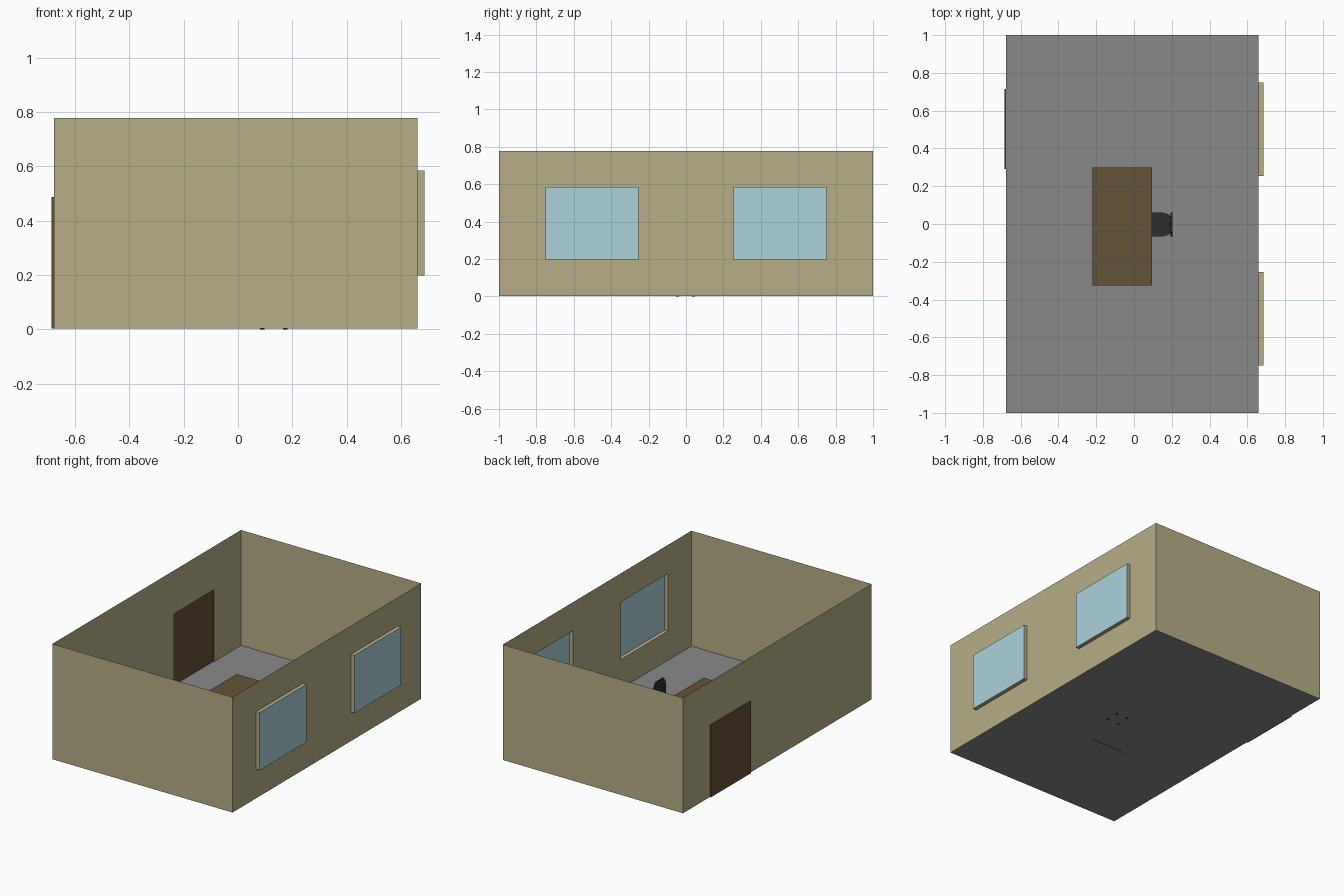
import bpy, bmesh, math
from mathutils import Vector

if "Cube" in bpy.data.objects:
    bpy.data.objects.remove(bpy.data.objects["Cube"])

X0, X1, Y, Z0, Z1 = -0.678, 0.66, 1.0, 0.003, 0.777
CX, CY = 0.132, -0.003          # chair centre


def mat(name, rgb):
    m = bpy.data.materials.new(name)
    m.diffuse_color = (*rgb, 1)
    m.use_nodes = True
    m.node_tree.nodes["Principled BSDF"].inputs["Base Color"].default_value = m.diffuse_color
    return m


BEIGE = mat("wall_paint", (0.47, 0.42, 0.24))
GLASS = mat("glass", (0.41, 0.64, 0.71))
WOOD = mat("wood", (0.13, 0.085, 0.037))
BLACK = mat("black", (0.026, 0.026, 0.026))
GREY = mat("floor_grey", (0.25, 0.25, 0.25))


def finish(name, bm, m):
    bmesh.ops.remove_doubles(bm, verts=bm.verts, dist=1e-5)
    me = bpy.data.meshes.new(name)
    bm.to_mesh(me)
    bm.free()
    me.materials.append(m)
    ob = bpy.data.objects.new(name, me)
    bpy.context.collection.objects.link(ob)
    return ob


def quad(bm, *pts):
    bm.faces.new([bm.verts.new(p) for p in pts])


def rect_x(bm, x, y0, y1, z0, z1, sign):
    """Rectangle facing +x or -x."""
    p = [(x, y0, z0), (x, y1, z0), (x, y1, z1), (x, y0, z1)]
    quad(bm, *(p if sign > 0 else p[::-1]))


def box(name, x0, x1, y0, y1, z0, z1, m):
    bm = bmesh.new()
    bmesh.ops.create_cube(bm, size=1)
    for v in bm.verts:
        v.co = Vector(((x0 + x1) / 2 + v.co.x * (x1 - x0),
                       (y0 + y1) / 2 + v.co.y * (y1 - y0),
                       (z0 + z1) / 2 + v.co.z * (z1 - z0)))
    return finish(name, bm, m)


def prism(name, pts, offset, m):
    """Extrude an outline of 3D points along an offset."""
    bm = bmesh.new()
    f = bm.faces.new([bm.verts.new(p) for p in pts])
    r = bmesh.ops.extrude_face_region(bm, geom=[f], use_keep_orig=True)
    bmesh.ops.translate(bm, vec=offset,
                        verts=[g for g in r["geom"] if isinstance(g, bmesh.types.BMVert)])
    bmesh.ops.recalc_face_normals(bm, faces=bm.faces)
    return finish(name, bm, m)


def side_wall(name, x, holes, sign):
    """Thin wall in the yz plane with rectangular openings."""
    bm = bmesh.new()
    ys = sorted({-Y, Y, *(v for h in holes for v in h[:2])})
    zs = sorted({Z0, Z1, *(v for h in holes for v in h[2:])})
    for a, b in zip(ys, ys[1:]):
        for c, d in zip(zs, zs[1:]):
            if not any(h[0] <= a < h[1] and h[2] <= c < h[3] for h in holes):
                rect_x(bm, x, a, b, c, d, sign)
    finish(name, bm, BEIGE)


def reveal(name, x, depth, hole, m):
    """The four thin sides of a pushed-out opening."""
    y0, y1, z0, z1 = hole
    c = [(y0, z0), (y1, z0), (y1, z1), (y0, z1)]
    bm = bmesh.new()
    for p, q in zip(c, c[1:] + c[:1]):
        a = [(x, *p), (x, *q), (x + depth, *q), (x + depth, *p)]
        quad(bm, *(a if depth > 0 else a[::-1]))
    finish(name, bm, m)


def panel(name, x, hole, sign, m):
    bm = bmesh.new()
    rect_x(bm, x, *hole, sign)
    finish(name, bm, m)


# Floor and plain end walls
bm = bmesh.new()
quad(bm, (X0, -Y, Z0), (X1, -Y, Z0), (X1, Y, Z0), (X0, Y, Z0))
finish("floor", bm, GREY)
for name, y in (("front_wall", -Y), ("back_wall", Y)):
    bm = bmesh.new()
    p = [(X0, y, Z0), (X1, y, Z0), (X1, y, Z1), (X0, y, Z1)]
    quad(bm, *(p if y < 0 else p[::-1]))
    finish(name, bm, BEIGE)

# Right wall with two pushed-out windows
windows = [(-0.75, -0.253, 0.198, 0.585), (0.253, 0.75, 0.198, 0.585)]
side_wall("right_wall", X1, windows, 1)
for i, w in enumerate(windows):
    reveal(f"window_frame_{i + 1}", X1, 0.026, w, BEIGE)
    panel(f"window_glass_{i + 1}", X1 + 0.026, w, 1, GLASS)

# Left wall with door
door = (0.29, 0.715, Z0, 0.486)
side_wall("left_wall", X0, [door], -1)
reveal("door_frame", X0, -0.008, door, WOOD)
panel("door", X0 - 0.008, door, -1, WOOD)

# Desk
box("desk_top", -0.22, 0.095, -0.325, 0.30, 0.182, 0.20, WOOD)
box("desk_side_front", -0.21, 0.085, -0.315, -0.297, Z0, 0.182, WOOD)
box("desk_side_back", -0.21, 0.085, 0.272, 0.29, Z0, 0.182, WOOD)
box("desk_panel", -0.205, -0.19, -0.297, 0.272, 0.06, 0.182, WOOD)

# Chair seat: rounded outline, narrower at the rear
half = [(0.06, 0.045), (0.045, 0.057), (0.015, 0.064), (-0.03, 0.064), (-0.055, 0.058), (-0.066, 0.04)]
outline = half + [(x, -y) for x, y in reversed(half)]
prism("chair_seat", [(CX + x, CY + y, 0.105) for x, y in outline], (0, 0, 0.02), BLACK)

# Chair back and its support
half = [(0.045, 0.145), (0.06, 0.165), (0.064, 0.215), (0.057, 0.255), (0.04, 0.28)]
outline = half + [(-y, z) for y, z in reversed(half)]
prism("chair_back", [(0.194, CY + y, z) for y, z in outline], (0.010, 0, 0), BLACK)
prism("chair_back_support", [(0.17, CY - 0.01, 0.105), (0.198, CY - 0.01, 0.105),
                             (0.2, CY - 0.01, 0.19), (0.192, CY - 0.01, 0.19),
                             (0.188, CY - 0.01, 0.115), (0.17, CY - 0.01, 0.115)],
      (0, 0.02, 0), BLACK)

# Chair post and four-star base with feet
ring = [(math.cos(i * math.tau / 10), math.sin(i * math.tau / 10)) for i in range(10)]
prism("chair_post", [(CX + 0.009 * c, CY + 0.009 * s, 0.022) for c, s in ring], (0, 0, 0.085), BLACK)
for i in range(4):
    a = math.pi / 4 + i * math.pi / 2
    d, n = Vector((math.cos(a), math.sin(a), 0)), Vector((-math.sin(a), math.cos(a), 0))
    o = Vector((CX, CY, 0)) - n * 0.006
    prism(f"chair_leg_{i + 1}", [o + d * r + Vector((0, 0, z)) for r, z in
                                 ((0, 0.022), (0.066, 0.012), (0.066, 0.02), (0, 0.036))],
          n * 0.012, BLACK)
    f = Vector((CX, CY, 0)) + d * 0.06
    prism(f"chair_foot_{i + 1}", [f + Vector((0.008 * c, 0.008 * s, 0)) for c, s in ring],
          (0, 0, 0.016), BLACK)
